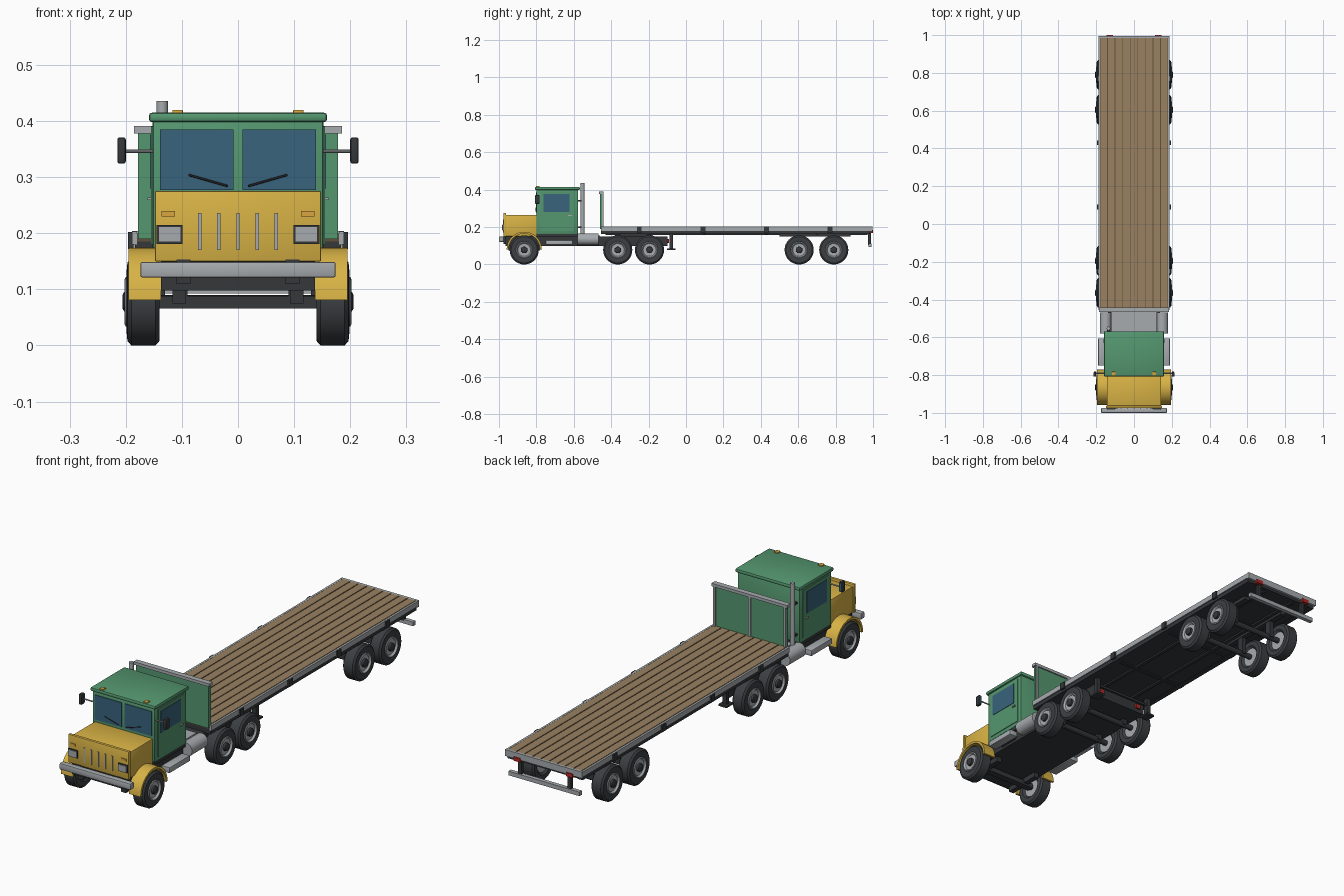
import bpy, bmesh, math
from mathutils import Vector, Matrix

old = bpy.data.objects.get("Cube")
if old:
    bpy.data.objects.remove(old, do_unlink=True)


def material(name, r, g, b):
    m = bpy.data.materials.new(name)
    m.use_nodes = True
    m.diffuse_color = (r, g, b, 1)
    m.node_tree.nodes["Principled BSDF"].inputs["Base Color"].default_value = (r, g, b, 1)
    return m


GREEN = material("cab green", .09, .31, .16)
YELLOW = material("hood yellow", .69, .45, .06)
WOOD = material("deck wood", .32, .22, .12)
SEAM = material("deck seam brown", .12, .08, .04)
GREY = material("light grey metal", .39, .41, .43)
DARK = material("dark chassis", .035, .038, .042)
TYRE = material("tyre rubber", .045, .05, .055)
GLASS = material("window blue", .04, .125, .2)
RED = material("tail light red", .45, .02, .02)
AMBER = material("marker amber", .7, .38, .05)


def finish(name, bm, mat, smooth=False):
    bmesh.ops.recalc_face_normals(bm, faces=bm.faces)
    me = bpy.data.meshes.new(name)
    bm.to_mesh(me)
    bm.free()
    me.materials.append(mat)
    ob = bpy.data.objects.new(name, me)
    bpy.context.collection.objects.link(ob)
    if smooth:
        bpy.ops.object.select_all(action='DESELECT')
        ob.select_set(True)
        bpy.context.view_layer.objects.active = ob
        bpy.ops.object.shade_smooth_by_angle(angle=math.radians(35))
    return ob


def box(name, mat, x, y, z, bevel=0):
    """Box between (low, high) pairs on each axis."""
    bm = bmesh.new()
    bmesh.ops.create_cube(bm, size=1)
    for v in bm.verts:
        v.co = [(a + b) / 2 + c * (b - a) for (a, b), c in zip((x, y, z), v.co)]
    if bevel:
        bmesh.ops.bevel(bm, geom=bm.edges[:], offset=bevel, segments=2, affect='EDGES', profile=.5)
    return finish(name, bm, mat, bevel > 0)


def pair(name, mat, x, y, z, bevel=0):
    """The same box on both sides."""
    box("left_" + name, mat, x, y, z, bevel)
    box("right_" + name, mat, (-x[1], -x[0]), y, z, bevel)


def rod(name, mat, a, b, r, sides=20):
    a, b = Vector(a), Vector(b)
    bm = bmesh.new()
    turn = (b - a).to_track_quat('Z', 'Y').to_matrix().to_4x4()
    bmesh.ops.create_cone(bm, cap_ends=True, segments=sides, radius1=r, radius2=r,
                          depth=(b - a).length, matrix=Matrix.Translation((a + b) / 2) @ turn)
    return finish(name, bm, mat, sides > 6)


def lathe(name, mat, profile, y, z, side, start=0, sweep=360, steps=32):
    """Turn an (x, radius) outline around a sideways axle."""
    bm = bmesh.new()
    verts = [bm.verts.new((x * side, y + r * math.cos(math.radians(start)),
                           z + r * math.sin(math.radians(start)))) for x, r in profile]
    full = sweep == 360
    edges = [bm.edges.new((a, b)) for a, b in zip(verts, verts[1:])]
    if not full:
        edges.append(bm.edges.new((verts[-1], verts[0])))
        bm.faces.new(verts)
    out = bmesh.ops.spin(bm, geom=verts + edges, cent=(0, y, z), axis=(1, 0, 0),
                         angle=math.radians(sweep), steps=steps)
    if not full:
        bm.faces.new([g for g in out["geom_last"] if isinstance(g, bmesh.types.BMVert)])
    bmesh.ops.remove_doubles(bm, verts=bm.verts, dist=.0001)
    return finish(name, bm, mat, True)


# Wheels: tyre, rim and hub
R = .078
AXLES = {"steer": -.865, "front_drive": -.365, "rear_drive": -.195,
         "front_trailer": .605, "rear_trailer": .79}
for axle, y in AXLES.items():
    for side, s in (("left", 1), ("right", -1)):
        tag = f"{side}_{axle}_"
        lathe(tag + "tyre", TYRE, [(.15, .04), (.14, .05), (.14, .07), (.147, R), (.19, R),
                                   (.197, .07), (.199, .05), (.195, .042), (.15, .04)], y, R, s)
        lathe(tag + "rim", GREY, [(.148, 0), (.148, .041), (.2, .044), (.202, .04),
                                  (.194, .034), (.192, 0)], y, R, s)
        lathe(tag + "hub", DARK, [(.19, .018), (.203, .017), (.206, .012), (.206, 0)], y, R, s, steps=16)
    rod(axle + "_axle", DARK, (-.15, y, R), (.15, y, R), .012)
    pair(axle + "_axle_hanger", DARK, (.09, .112), (y - .015, y + .015), (R - .004, .16))

# Front fenders
for side, s in (("left", 1), ("right", -1)):
    lathe(side + "_fender", YELLOW, [(.137, .084), (.137, .094), (.195, .094), (.195, .084)],
          -.865, .081, s, start=0, sweep=180, steps=18)

# Tractor chassis
box("tractor_frame", DARK, (-.137, .137), (-.965, -.1), (.098, .15))
box("cab_floor", DARK, (-.15, .15), (-.8, -.575), (.148, .165))
box("frame_deck", GREY, (-.12, .12), (-.575, -.46), (.15, .156))
box("coupling_plate", DARK, (-.09, .09), (-.38, -.18), (.15, .166))
box("front_axle_beam", DARK, (-.14, .14), (-.88, -.85), (.066, .088))
pair("front_spring", DARK, (.093, .117), (-.95, -.78), (.075, .1))
box("front_bumper", GREY, (-.174, .174), (-1, -.974), (.121, .149), .004)
pair("bumper_bracket", DARK, (.085, .11), (-.976, -.96), (.11, .153))
pair("running_board", GREY, (.15, .19), (-.75, -.605), (.105, .13), .003)
pair("board_support", DARK, (.13, .17), (-.72, -.63), (.11, .122))
pair("tractor_tail_light", RED, (.09, .115), (-.101, -.092), (.115, .135))
for side, s in (("left", 1), ("right", -1)):
    rod(side + "_fuel_tank", GREY, (s * .15, -.58, .135), (s * .15, -.468, .135), .031, 28)

# Hood and grille
box("hood", YELLOW, (-.143, .143), (-.966, -.795), (.15, .265), .004)
box("grille_panel", YELLOW, (-.148, .148), (-.975, -.962), (.15, .275), .002)
for i in range(-2, 3):
    box("grille_slot", GREY, (i * .034 - .003, i * .034 + .003), (-.978, -.974), (.17, .236))
pair("headlight_frame", DARK, (.099, .145), (-.98, -.974), (.181, .215))
pair("headlight_lens", GREY, (.102, .142), (-.984, -.978), (.184, .212))
pair("turn_signal", AMBER, (.112, .136), (-.978, -.974), (.23, .24))

# Cab
box("cab", GREEN, (-.152, .152), (-.8, -.577), (.163, .402), .004)
box("cab_roof", GREEN, (-.159, .159), (-.807, -.568), (.398, .415), .006)
pair("windshield", GLASS, (.008, .139), (-.803, -.798), (.277, .385))
pair("door", GREEN, (.15, .155), (-.778, -.598), (.18, .39))
pair("door_window", GLASS, (.153, .157), (-.762, -.622), (.28, .376))
pair("door_handle", GREY, (.154, .161), (-.63, -.61), (.259, .264))
pair("marker_light", AMBER, (.098, .117), (-.802, -.782), (.413, .42), .002)
for side, s in (("left", 1), ("right", -1)):
    rod(side + "_wiper", DARK, (s * .018, -.806, .284), (s * .088, -.806, .304), .002, 6)
    rod(side + "_mirror_arm", GREY, (s * .15, -.79, .346), (s * .205, -.79, .346), .003, 10)
pair("mirror", DARK, (.2, .215), (-.808, -.784), (.324, .371), .004)
pair("mirror_glass", GLASS, (.202, .213), (-.785, -.782), (.329, .366))

# Exhaust stack
rod("exhaust_stack", GREY, (-.135, -.553, .15), (-.135, -.553, .436), .01)
for z in (.2, .34):
    box("stack_bracket", DARK, (-.142, -.128), (-.58, -.545), (z - .004, z + .004))

# Trailer deck
X, Y0, Y1 = .18, -.455, .985
box("deck_base", DARK, (-X, X), (Y0, Y1), (.165, .185))
box("deck_seams", SEAM, (-X, X), (Y0, Y1), (.184, .2))
width = 2 * X / 9
for i in range(9):
    x = -X + i * width
    box(f"deck_plank_{i + 1}", WOOD, (x + .002, x + width - .002), (Y0 + .005, Y1), (.19, .204))
pair("side_rail", GREY, (X, .189), (Y0, .995), (.18, .203))
pair("lower_rail", DARK, (.16, .184), (Y0, Y1), (.163, .18))
box("rear_rail", GREY, (-.189, .189), (Y1, .996), (.176, .204))
for i in range(4):
    y = -.25 + i * .34
    pair("stake_pocket", DARK, (.186, .196), (y - .013, y + .013), (.172, .202))

# Trailer underframe
pair("main_beam", DARK, (.07, .085), (-.43, .97), (.158, .168))
for y in (.1, .43, .7):
    box("cross_member", DARK, (-.16, .16), (y - .008, y + .008), (.16, .168))
pair("axle_frame", DARK, (.088, .114), (.5, .88), (.15, .168))
pair("landing_leg", DARK, (.13, .15), (-.088, -.069), (.085, .17))
pair("landing_foot", DARK, (.12, .16), (-.102, -.055), (.078, .086))
box("landing_brace", DARK, (-.14, .14), (-.083, -.074), (.13, .14))

# Headboard
box("headboard", GREEN, (-.178, .178), (-.46, -.448), (.19, .38))
box("headboard_rail", GREY, (-.185, .185), (-.466, -.442), (.378, .391))
for x in (-.172, 0, .172):
    box("headboard_post", GREY, (x - .005, x + .005), (-.448, -.442), (.2, .38))

# Rear guard and lights
box("rear_guard", GREY, (-.174, .174), (.975, .993), (.093, .111))
pair("guard_post", DARK, (.113, .13), (.974, .988), (.105, .18))
pair("tail_light", RED, (.112, .145), (.98, 1), (.168, .185))
